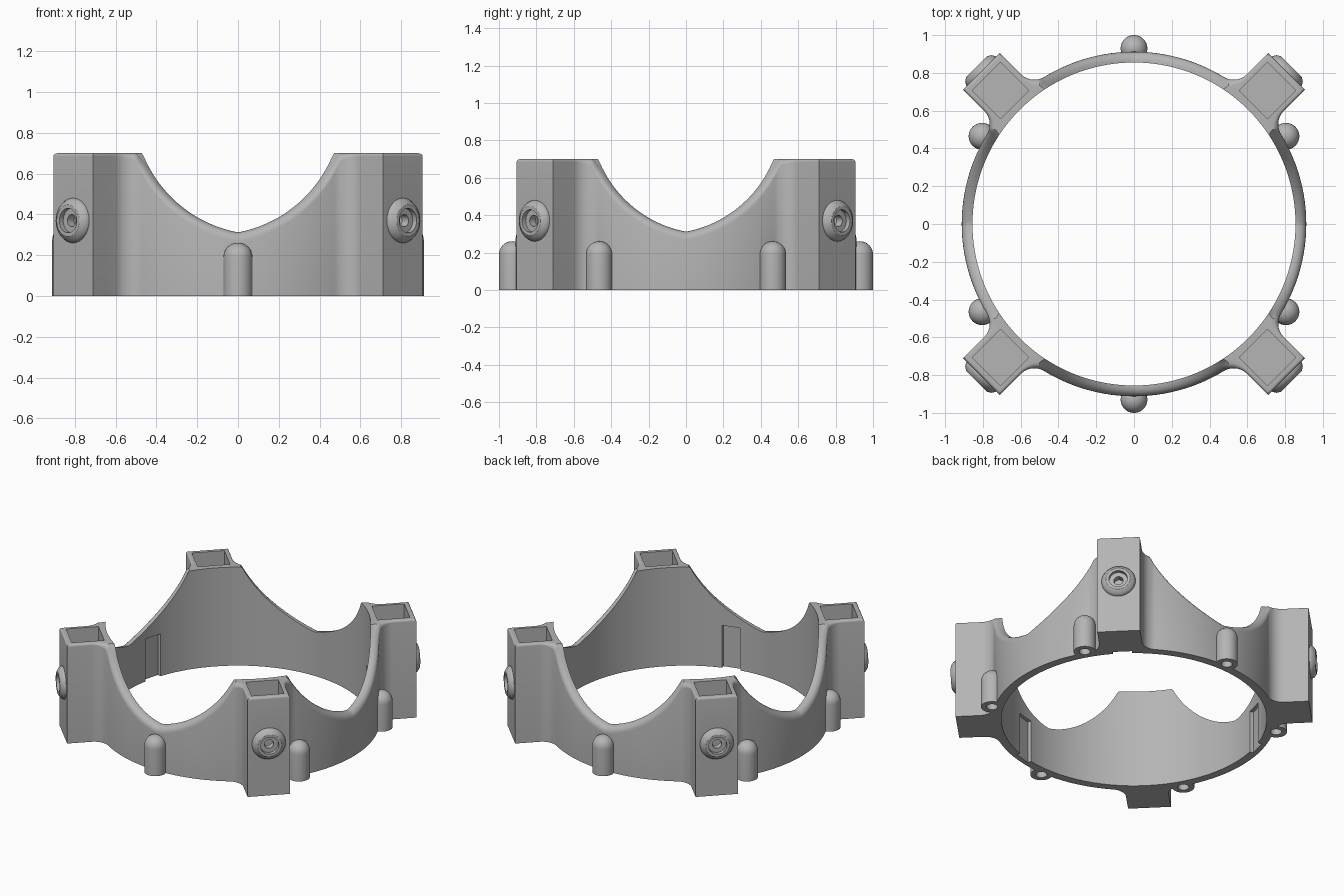
import bpy, bmesh
from math import sin, cos, pi, atan2, hypot, sqrt, radians, degrees
from mathutils import Matrix, Vector

if "Cube" in bpy.data.objects:
    bpy.data.objects.remove(bpy.data.objects["Cube"], do_unlink=True)

R_IN, R_OUT, TOP = 0.855, 0.912, 0.70
FACE, HALF, FILLET = 1.142, 0.138, 0.10      # corner post face distance, half width, blend radius

grey = bpy.data.materials.new("plain_grey")
grey.use_nodes = True
grey.diffuse_color = (0.46, 0.46, 0.46, 1)
grey.node_tree.nodes["Principled BSDF"].inputs["Base Color"].default_value = grey.diffuse_color


def make_object(name, bm):
    bmesh.ops.remove_doubles(bm, verts=bm.verts, dist=1e-5)
    bmesh.ops.recalc_face_normals(bm, faces=bm.faces)
    mesh = bpy.data.meshes.new(name)
    bm.to_mesh(mesh)
    bm.free()
    mesh.materials.append(grey)
    obj = bpy.data.objects.new(name, mesh)
    bpy.context.collection.objects.link(obj)
    return obj


def lathe(bm, profile, matrix, steps=32):
    """Solid of revolution about local z, starting and ending on the axis."""
    verts = [bm.verts.new((r, 0, z)) for r, z in profile]
    edges = [bm.edges.new(pair) for pair in zip(verts, verts[1:])]
    made = bmesh.ops.spin(bm, geom=verts + edges, cent=(0, 0, 0), axis=(0, 0, 1),
                          angle=2 * pi, steps=steps, use_duplicate=False)
    new = set(verts) | {v for v in made["geom_last"] if isinstance(v, bmesh.types.BMVert)}
    stack = list(new)
    while stack:                              # collect the whole swept island
        for e in stack.pop().link_edges:
            for v in e.verts:
                if v not in new:
                    new.add(v)
                    stack.append(v)
    bmesh.ops.transform(bm, matrix=matrix, verts=list(new))


def box(bm, angle, r0, r1, half, z0, z1):
    """Box standing at a polar angle, between two radii."""
    place = (Matrix.Rotation(angle, 4, 'Z') @ Matrix.Translation(((r0 + r1) / 2, 0, (z0 + z1) / 2))
             @ Matrix.Diagonal((r1 - r0, 2 * half, z1 - z0, 1)))
    bmesh.ops.create_cube(bm, size=1, matrix=place)


def radial(angle, r, z):
    """Frame whose local z points outward."""
    return (Matrix.Rotation(angle, 4, 'Z') @ Matrix.Translation((r, 0, z))
            @ Matrix.Rotation(pi / 2, 4, 'Y'))


# Half outline of one quadrant as (outward, sideways), from post centre to saddle centre
uc = sqrt((R_OUT + FILLET) ** 2 - (HALF + FILLET) ** 2)
swing = atan2(uc, HALF + FILLET)
half = [(FACE, 0), (FACE, HALF / 2), (FACE, HALF), ((FACE + uc) / 2, HALF)]
for i in range(13):
    t = swing * i / 12
    half.append((uc - FILLET * sin(t), HALF + FILLET - FILLET * cos(t)))
start = atan2(HALF + FILLET, uc)
for i in range(1, 31):
    t = start + (pi / 4 - start) * i / 30
    half.append((R_OUT * cos(t), R_OUT * sin(t)))
quadrant = [(u, -v) for u, v in reversed(half[1:-1])] + half


def rim_height(d):
    """Top height at angle d from a post: scooped saddle, flat on the post."""
    x = 0.86 * sin(pi / 4 - d)
    R, c = 0.63, 0.115
    if x + c >= R:
        return TOP
    return min(TOP, 0.312 + sqrt(R * R - c * c) - sqrt(R * R - (x + c) ** 2))


outline = []                                  # (point, angle from post)
for k in range(4):
    turn = Matrix.Rotation(pi / 4 + k * pi / 2, 2)
    for u, v in quadrant:
        outline.append((turn @ Vector((u, v)), abs(atan2(v, u))))

# Scooped ring with posts: one cross-section per outline point
bm = bmesh.new()
sections = []
n = len(outline)
for i, (p, d) in enumerate(outline):
    e1 = (p - outline[i - 1][0]).normalized()
    e2 = (outline[(i + 1) % n][0] - p).normalized()
    n1, n2 = Vector((e1.y, -e1.x)), Vector((e2.y, -e2.x))
    normal = (n1 + n2) / (1 + n1.dot(n2))
    blend = min(1, max(0, (degrees(d) - 8) / 5))
    b = 0.015 + 0.03 * blend                  # rounded outer rim
    z = rim_height(d)
    inner = p.normalized() * R_IN
    column = [(*inner, 0), (*p, 0)]
    for j in range(6):
        t = pi / 2 * j / 5
        column.append((*(p - normal * b * (1 - cos(t))), z - b * (1 - sin(t))))
    column.append((*inner, z))
    sections.append([bm.verts.new(c) for c in column])
for i in range(n):
    a, b = sections[i], sections[(i + 1) % n]
    for j in range(len(a)):
        m = (j + 1) % len(a)
        bm.faces.new((a[j], b[j], b[m], a[m]))
body = make_object("scooped_ring_body", bm)

# Domed screw lugs and round post bosses
POSTS = [pi / 4 + k * pi / 2 for k in range(4)]
LUGS = [radians(30 + 60 * k) for k in range(6)]
bm = bmesh.new()
lug = [(0, 0), (0.071, 0)] + [(0.071 * cos(t * pi / 16), 0.19 + 0.071 * sin(t * pi / 16))
                              for t in range(8)] + [(0, 0.261)]
boss = [(0, -0.02), (0.11, -0.02), (0.11, 0.004), (0.1, 0.022), (0.078, 0.037), (0, 0.037)]
for a in LUGS:
    lathe(bm, lug, Matrix.Translation((0.929 * cos(a), 0.929 * sin(a), 0)))
for a in POSTS:
    lathe(bm, boss, radial(a, FACE, 0.37))
additions = make_object("lugs_and_bosses", bm)

# Cutters: post sockets, bolt holes, lug holes and three inner slots
bm = bmesh.new()
bolt = [(0, -0.09), (0.03, -0.09), (0.03, 0.01), (0.06, 0.01), (0.06, 0.1), (0, 0.1)]
hole = [(0, -0.05), (0.036, -0.05), (0.036, 0.16), (0, 0.16)]
for a in POSTS:
    box(bm, a, 0.894, 1.106, 0.106, 0.14, 0.9)
    lathe(bm, bolt, radial(a, FACE, 0.37))
for a in LUGS:
    lathe(bm, hole, Matrix.Translation((0.929 * cos(a), 0.929 * sin(a), 0)), 24)
for k in range(3):
    box(bm, radians(45 + 120 * k), 0.78, 0.878, 0.0625, -0.1, 0.3)
cutters = make_object("socket_and_hole_cutters", bm)

bpy.ops.object.select_all(action='DESELECT')
bpy.context.view_layer.objects.active = body
body.select_set(True)
for tool, operation in ((additions, 'UNION'), (cutters, 'DIFFERENCE')):
    tool.hide_render = True
    mod = body.modifiers.new(operation.lower(), 'BOOLEAN')
    mod.object, mod.operation, mod.solver, mod.use_self = tool, operation, 'EXACT', True
    bpy.ops.object.modifier_apply(modifier=mod.name)
    bpy.data.objects.remove(tool, do_unlink=True)
bpy.ops.object.shade_smooth_by_angle(angle=radians(30))
